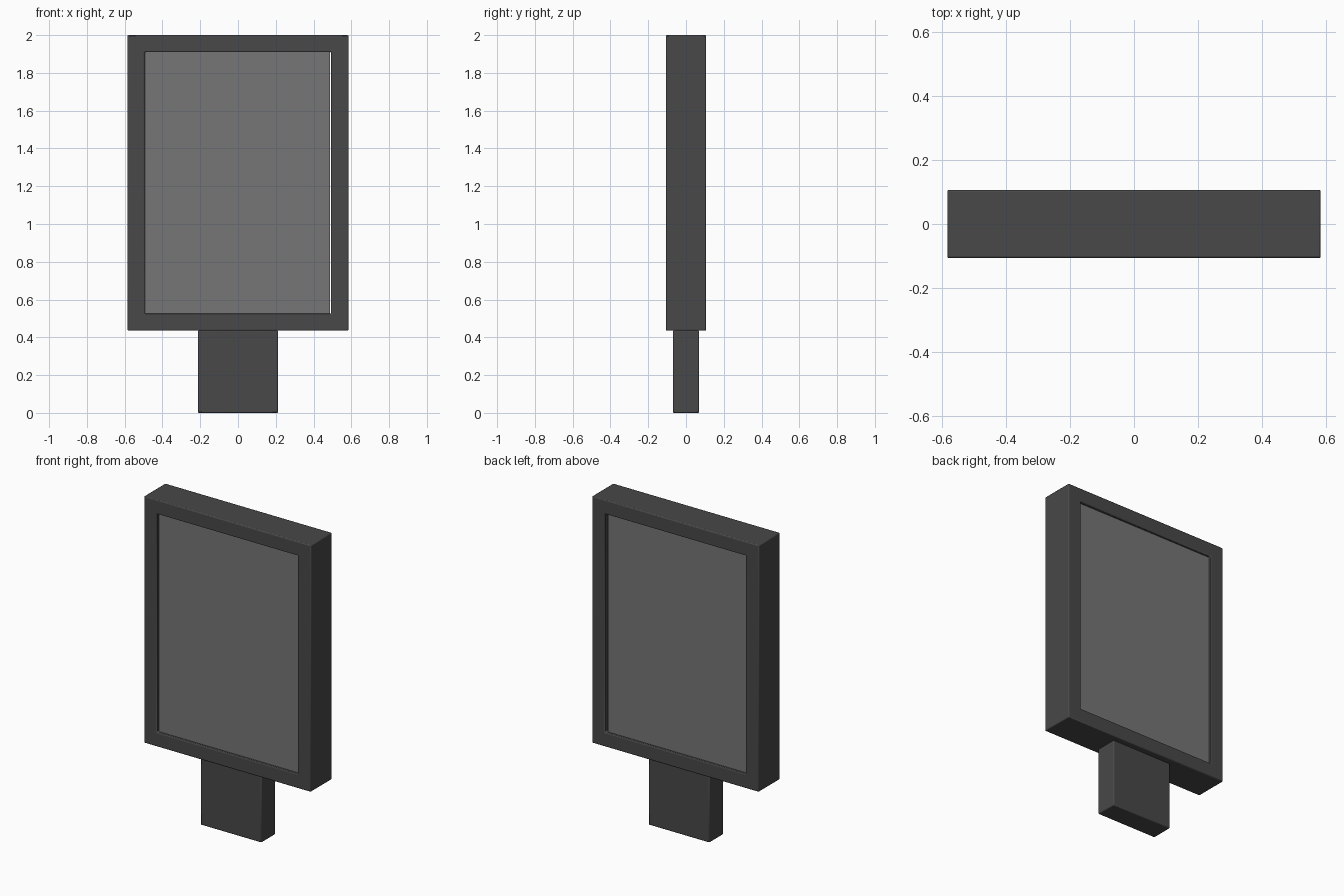
import bpy, bmesh, math

if "Cube" in bpy.data.objects:
    bpy.data.objects.remove(bpy.data.objects["Cube"])


def material(name, v):
    m = bpy.data.materials.new(name)
    m.diffuse_color = (v, v, v, 1)
    m.use_nodes = True
    m.node_tree.nodes["Principled BSDF"].inputs["Base Color"].default_value = m.diffuse_color
    return m


dark = material("dark grey metal", 0.065)
grey = material("grey display", 0.18)


def finish(bm, name, mat, bevel):
    bmesh.ops.recalc_face_normals(bm, faces=bm.faces)
    mesh = bpy.data.meshes.new(name)
    bm.to_mesh(mesh)
    bm.free()
    mesh.materials.append(mat)
    ob = bpy.data.objects.new(name, mesh)
    bpy.context.collection.objects.link(ob)
    if bevel:
        mod = ob.modifiers.new("soft edges", 'BEVEL')
        mod.width = bevel
        mod.segments = 2
        mod.limit_method = 'ANGLE'
    bpy.ops.object.select_all(action='DESELECT')
    ob.select_set(True)
    bpy.context.view_layer.objects.active = ob
    bpy.ops.object.shade_smooth_by_angle(angle=math.radians(50))
    return ob


def box(name, mat, lo, hi, bevel=0):
    bm = bmesh.new()
    bmesh.ops.create_cube(bm, size=1)
    for v in bm.verts:
        v.co = [l + (c + 0.5) * (h - l) for c, l, h in zip(v.co, lo, hi)]
    return finish(bm, name, mat, bevel)


# Open rectangular frame: four loops bridged around into a closed ring
def ring(bm, x, z0, z1, y):
    return [bm.verts.new(p) for p in
            ((-x, y, z0), (x, y, z0), (x, y, z1), (-x, y, z1))]


D = 0.107
bm = bmesh.new()
loops = [ring(bm, 0.585, 0.435, 2.0, -D), ring(bm, 0.493, 0.525, 1.91, -D),
         ring(bm, 0.493, 0.525, 1.91, D), ring(bm, 0.585, 0.435, 2.0, D)]
for a, b in zip(loops, loops[1:] + loops[:1]):
    for i in range(4):
        j = (i + 1) % 4
        bm.faces.new((a[i], a[j], b[j], b[i]))
finish(bm, "display_frame", dark, 0.006)

# Double-sided display, slightly recessed, with a thin gap on the right
box("display_panel", grey, (-0.495, -0.09, 0.523), (0.486, 0.09, 1.912))

# Supporting post
box("post", dark, (-0.213, -0.07, 0), (0.213, 0.07, 0.436), 0.006)
